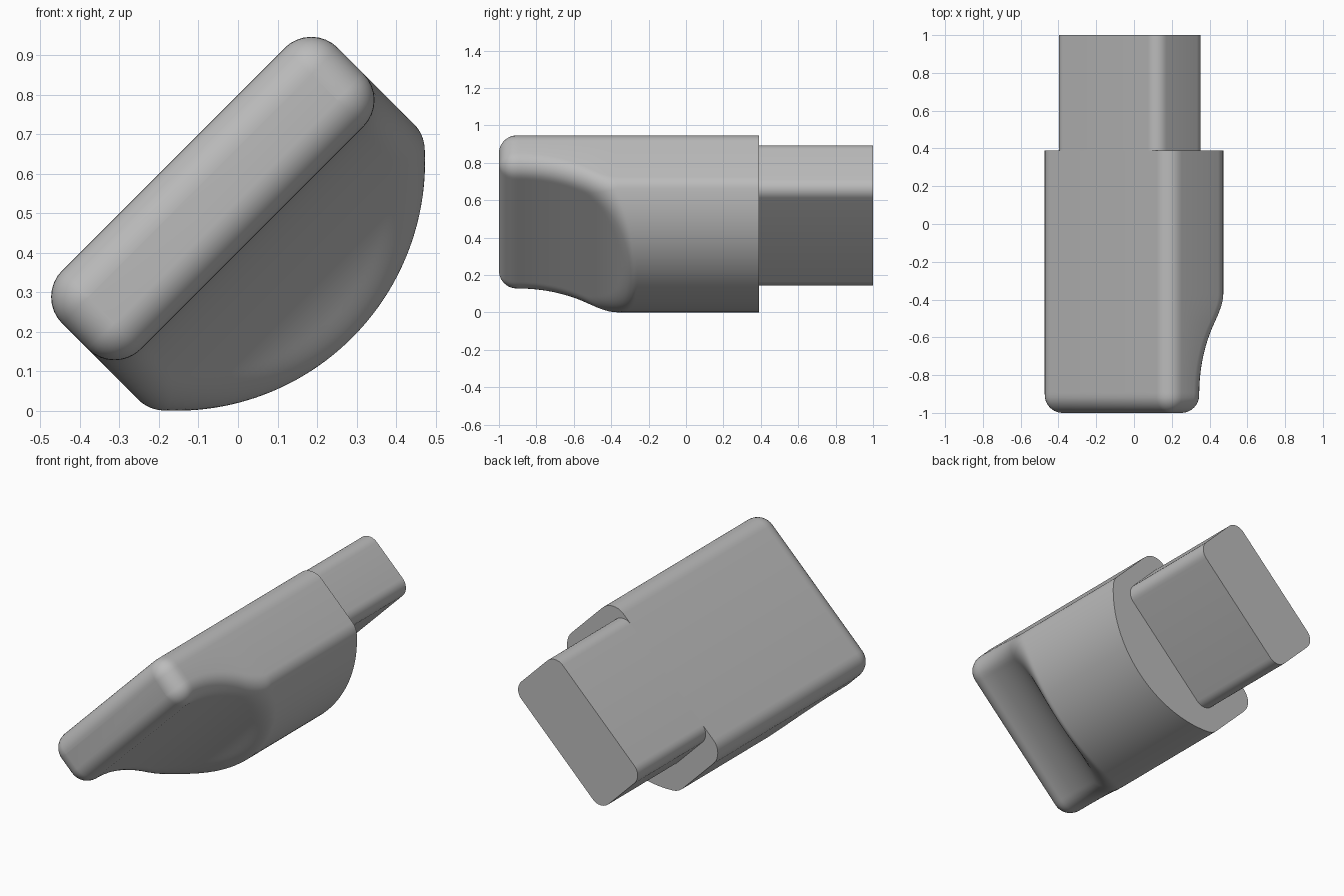
import bpy, bmesh, math

cube = bpy.data.objects.get("Cube")
if cube:
    bpy.data.objects.remove(cube, do_unlink=True)

grey = bpy.data.materials.new("plain grey")
grey.use_nodes = True
colour = (0.5, 0.5, 0.5, 1)
grey.diffuse_color = colour
grey.node_tree.nodes["Principled BSDF"].inputs["Base Color"].default_value = colour

# Sections are drawn in a frame tilted 45 degrees: u runs across, w runs through the thickness
S = math.sqrt(0.5)
MID, BACK = 0.335, -0.566        # middle of the width, flat back plane
HALF, R = 0.493, 0.095           # half width, edge rounding
ARC_R, ARC_W = 0.63, -0.557      # rounded belly
GRIP, SCOOP_R = -0.284, 0.68     # thin grip level, radius of the thumb scoop
FRONT, SHOULDER, END = -1.0, 0.39, 1.0


def place(u, y, w):
    return ((u + w) * S, y, (u - w) * S)


def loft(name, rings):
    """Skin equal-length rings of points and cap both ends."""
    bm = bmesh.new()
    rows = [[bm.verts.new(place(*p)) for p in ring] for ring in rings]
    n = len(rows[0])
    for a, b in zip(rows, rows[1:]):
        for i in range(n):
            j = (i + 1) % n
            bm.faces.new((a[i], a[j], b[j], b[i]))
    bm.faces.new(rows[0])
    bm.faces.new(rows[-1])
    bmesh.ops.recalc_face_normals(bm, faces=bm.faces)
    mesh = bpy.data.meshes.new(name)
    bm.to_mesh(mesh)
    bm.free()
    mesh.materials.append(grey)
    ob = bpy.data.objects.new(name, mesh)
    bpy.context.collection.objects.link(ob)
    bpy.ops.object.select_all(action='DESELECT')
    bpy.context.view_layer.objects.active = ob
    ob.select_set(True)
    bpy.ops.object.shade_smooth_by_angle(angle=math.radians(35))
    return ob


def scoop(y):
    """Level of the concave thumb scoop along the length."""
    t = min(max(y + 0.9, 0), SCOOP_R)
    return GRIP + SCOOP_R - math.sqrt(SCOOP_R ** 2 - t * t)


def core_top(u, y):
    """Belly arc and scoop blended softly, shrunk by the edge rounding."""
    a = math.sqrt((ARC_R - R) ** 2 - u * u) + ARC_W
    if y > -0.2:
        return a
    b, k = scoop(y) - R, 0.07
    h = max(k - abs(a - b), 0) / k
    return min(a, b) - h * h * k / 4


def fan(u, w, y, rad, a0, a1, steps=8):
    return [(MID + u + rad * math.cos(a0 + (a1 - a0) * i / steps), y,
             w + rad * math.sin(a0 + (a1 - a0) * i / steps)) for i in range(steps + 1)]


def body_ring(y, rad):
    c, e = HALF - R, 1e-3

    def normal_angle(u):
        slope = (core_top(u + e, y) - core_top(u - e, y)) / (2 * e)
        return math.atan2(1, -slope)

    pts = fan(c, core_top(c, y), y, rad, 0, normal_angle(c))
    for i in range(1, 64):
        u = c - 2 * c * i / 64
        a = normal_angle(u)
        pts.append((MID + u + rad * math.cos(a), y, core_top(u, y) + rad * math.sin(a)))
    pts += fan(-c, core_top(-c, y), y, rad, normal_angle(-c), math.pi)
    pts += fan(-c, BACK + R, y, rad, math.pi, 1.5 * math.pi)
    pts += fan(c, BACK + R, y, rad, 1.5 * math.pi, 2 * math.pi)
    return pts


# Body: rounded nose, scooped grip, then a constant half-round section
rings = []
for i in range(1, 11):
    a = math.radians(9 * i)
    rings.append(body_ring(FRONT + R * (1 - math.sin(a)), max(R * math.cos(a), 0.001)))
rings.reverse()
rings += [body_ring(-0.9 + 0.7 * i / 70, R) for i in range(71)]
rings.append(body_ring(SHOULDER, R))
loft("grip_body", rings)


# Tang: rounded bar, flush with the flat back
def tang_ring(y):
    mid, half, top, rad = 0.016, 0.3875, -0.198, 0.07
    q, pts = math.pi / 2, []
    corners = [(half - rad, top - rad), (rad - half, top - rad),
               (rad - half, BACK + rad), (half - rad, BACK + rad)]
    for k, (u, w) in enumerate(corners):
        pts += fan(mid + u, w, y, rad, k * q, (k + 1) * q)
    return pts


loft("rear_tang", [tang_ring(SHOULDER), tang_ring(END)])
